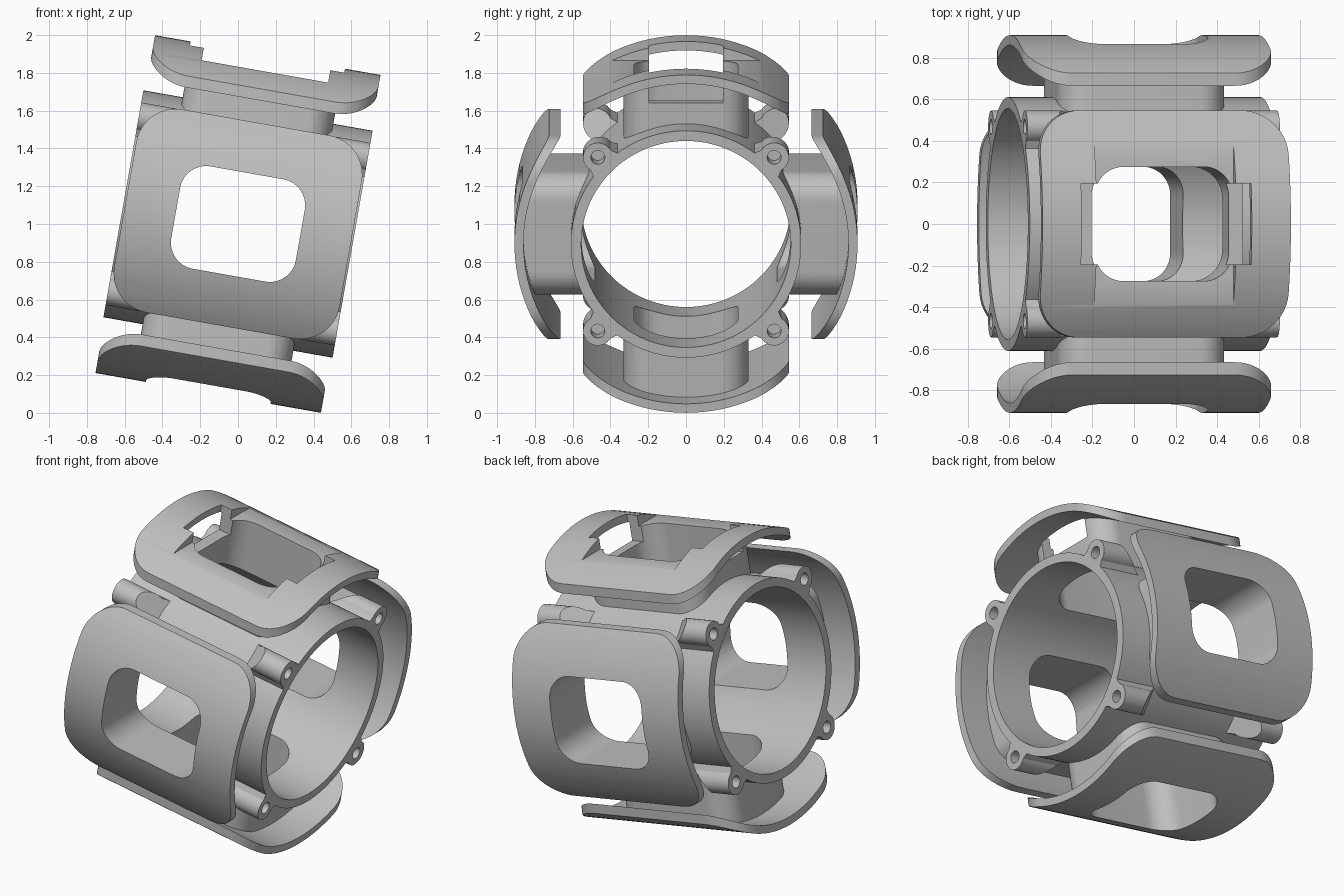
import bpy, bmesh
from math import radians, sin, cos, pi
from mathutils import Matrix

if "Cube" in bpy.data.objects:
    bpy.data.objects.remove(bpy.data.objects["Cube"])

grey = bpy.data.materials.new("plain_grey")
grey.use_nodes = True
colour = (0.52, 0.52, 0.52, 1)
grey.diffuse_color = colour
grey.node_tree.nodes["Principled BSDF"].inputs["Base Color"].default_value = colour

TILT = Matrix.Translation((0, 0, 1)) @ Matrix.Rotation(radians(10), 4, 'Y')
SIDES = ["top", "front", "bottom", "back"]


def make(name, bm):
    bmesh.ops.recalc_face_normals(bm, faces=bm.faces)
    mesh = bpy.data.meshes.new(name)
    bm.to_mesh(mesh)
    bm.free()
    mesh.materials.append(grey)
    ob = bpy.data.objects.new(name, mesh)
    bpy.context.collection.objects.link(ob)
    return ob


def loft(name, lower, upper):
    """Solid between two matching outlines."""
    bm = bmesh.new()
    a = [bm.verts.new(p) for p in lower]
    b = [bm.verts.new(p) for p in upper]
    bm.faces.new(a)
    bm.faces.new(b)
    n = len(a)
    for i in range(n):
        j = (i + 1) % n
        bm.faces.new((a[i], a[j], b[j], b[i]))
    return make(name, bm)


def rounded_prism(name, hx, hy, r, z0, z1, steps=12):
    pts = []
    for q, (sx, sy) in enumerate([(1, 1), (-1, 1), (-1, -1), (1, -1)]):
        for i in range(steps + 1):
            t = (q + i / steps) * pi / 2
            pts.append((sx * (hx - r) + r * cos(t), sy * (hy - r) + r * sin(t)))
    return loft(name, [(x, y, z0) for x, y in pts], [(x, y, z1) for x, y in pts])


def box(name, hx, hy, z0, z1):
    pts = [(hx, hy), (-hx, hy), (-hx, -hy), (hx, -hy)]
    return loft(name, [(x, y, z0) for x, y in pts], [(x, y, z1) for x, y in pts])


def ring(name, r_in, r_out, half, n=128):
    """Tube along x, made by spinning a rectangular section."""
    bm = bmesh.new()
    section = [(-half, r_in), (half, r_in), (half, r_out), (-half, r_out)]
    loops = [[bm.verts.new((x, r * cos(2 * pi * k / n), r * sin(2 * pi * k / n)))
              for x, r in section] for k in range(n)]
    for k in range(n):
        a, b = loops[k], loops[(k + 1) % n]
        for i in range(4):
            j = (i + 1) % 4
            bm.faces.new((a[i], a[j], b[j], b[i]))
    return make(name, bm)


def boolean(ob, tool, operation='DIFFERENCE'):
    """Apply a boolean with a throwaway tool."""
    mod = ob.modifiers.new("cut", 'BOOLEAN')
    mod.operation, mod.object, mod.solver = operation, tool, 'EXACT'
    bpy.context.view_layer.update()
    graph = bpy.context.evaluated_depsgraph_get()
    mesh = bpy.data.meshes.new_from_object(ob.evaluated_get(graph))
    ob.modifiers.clear()
    ob.data = mesh
    bpy.data.objects.remove(tool)


def finish(ob, turn=0):
    ob.data.transform(TILT @ Matrix.Rotation(radians(turn), 4, 'X'))
    bpy.ops.object.select_all(action='DESELECT')
    ob.select_set(True)
    bpy.context.view_layer.objects.active = ob
    bpy.ops.object.shade_smooth_by_angle(angle=radians(30))


def opening():
    return rounded_prism("opening_cutter", 0.335, 0.275, 0.14, 0.3, 1.2)


# Main tube with four rounded openings
tube = ring("main_tube", 0.555, 0.61, 0.616)
for k in range(4):
    hole = opening()
    hole.data.transform(Matrix.Rotation(k * pi / 2, 4, 'X'))
    boolean(tube, hole)
finish(tube)

# Curved pads on hollow rounded stems
for k, side in enumerate(SIDES):
    pad = rounded_prism(side + "_pad", 0.606, 0.546, 0.21, 0.4, 1.1)
    boolean(pad, ring("shell", 0.86, 0.908, 0.9), 'INTERSECT')
    stem = rounded_prism(side + "_stem", 0.405, 0.33, 0.14, 0.4, 1.1)
    boolean(stem, ring("shell", 0.58, 0.88, 0.9), 'INTERSECT')
    for part in (pad, stem):
        boolean(part, opening())
        if side == "top":
            # Flat recess and two end slots
            boolean(part, box("recess_cutter", 0.34, 0.45, 0.82, 1.2))
            boolean(part, box("slot_cutter", 0.415, 0.195, 0.722, 1.3))
        finish(part, 90 * k)

# Screw bosses with a sloped inner end and a blind hole
arc = [radians(-15 + 210 * i / 24) for i in range(25)]
section = [(0.1, 0.575)] + [(0.078 * cos(t), 0.66 + 0.078 * sin(t)) for t in arc] + [(-0.1, 0.575)]
for end, s in (("left", 1), ("right", -1)):
    for k in range(4):
        boss = loft(f"{end}_screw_boss_{k + 1}",
                    [(s * 0.616, y, z) for y, z in section],
                    [(s * (0.616 - 0.16 - (0.738 - z)), y, z) for y, z in section])
        circle = [(0.037 * cos(2 * pi * i / 24), 0.66 + 0.037 * sin(2 * pi * i / 24))
                  for i in range(24)]
        boolean(boss, loft("screw_hole_cutter", [(s * 0.7, y, z) for y, z in circle],
                           [(s * 0.5, y, z) for y, z in circle]))
        finish(boss, 45 + 90 * k)
